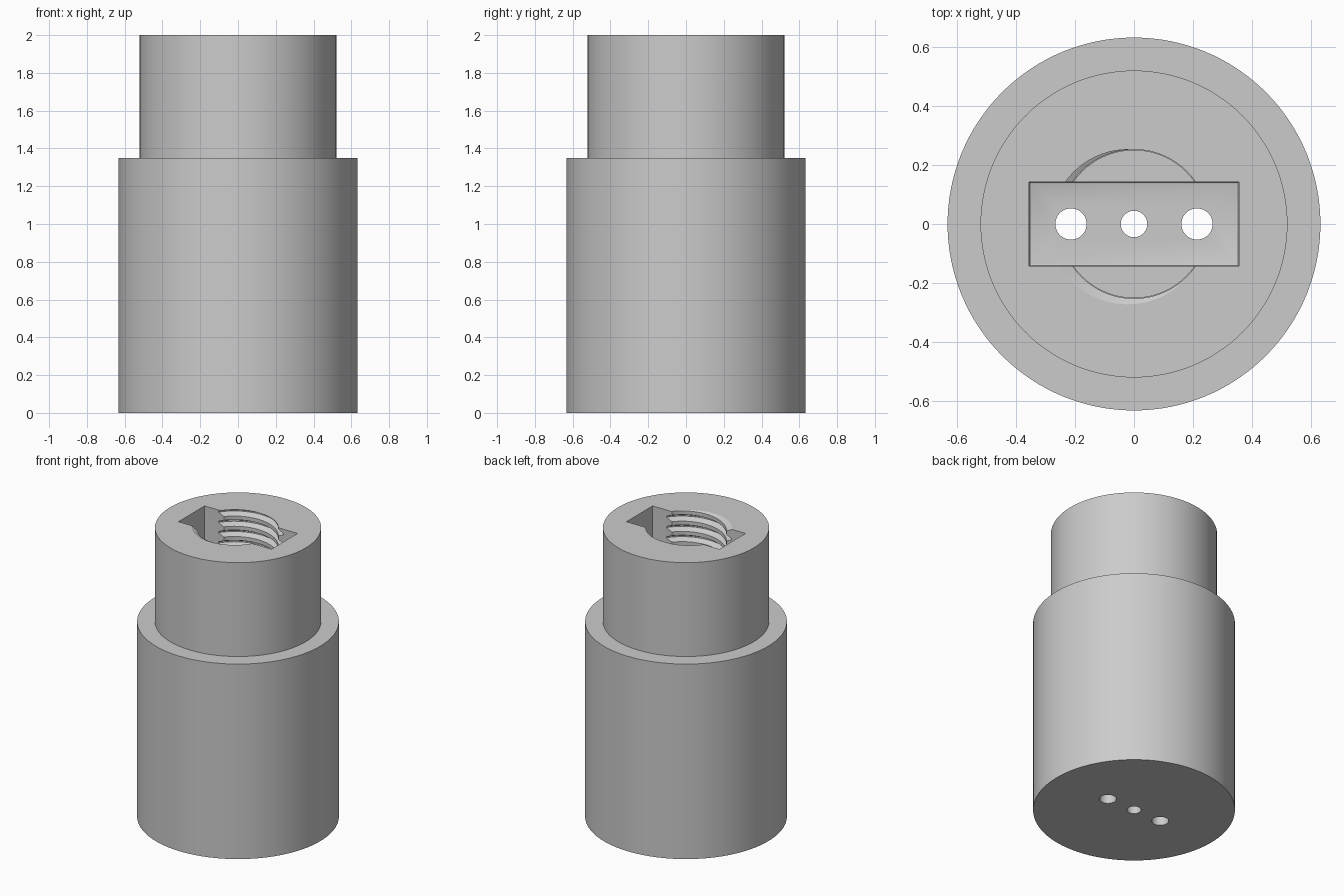
import bpy, bmesh, math

if "Cube" in bpy.data.objects:
    bpy.data.objects.remove(bpy.data.objects["Cube"])

PITCH, MINOR, MAJOR = 0.071, 0.253, 0.288
SLOT_FLOOR, THREAD_FLOOR = 0.25, 1.34

grey = bpy.data.materials.new("plain grey")
grey.diffuse_color = (0.6, 0.6, 0.6, 1)
grey.use_nodes = True
grey.node_tree.nodes["Principled BSDF"].inputs["Base Color"].default_value = grey.diffuse_color


def make_object(name, bm):
    bmesh.ops.recalc_face_normals(bm, faces=bm.faces[:])
    mesh = bpy.data.meshes.new(name)
    bm.to_mesh(mesh)
    bm.free()
    mesh.materials.append(grey)
    ob = bpy.data.objects.new(name, mesh)
    bpy.context.collection.objects.link(ob)
    return ob


def stack(name, rings, segments, x=0):
    """Closed turned solid from (radius, height) rings."""
    bm = bmesh.new()
    loops = []
    for r, z in rings:
        loops.append([bm.verts.new((x + r * math.cos(a), r * math.sin(a), z))
                      for a in (math.tau * i / segments for i in range(segments))])
    for lo, hi in zip(loops, loops[1:]):
        for i in range(segments):
            j = (i + 1) % segments
            bm.faces.new((lo[i], lo[j], hi[j], hi[i]))
    bm.faces.new(loops[0][::-1])
    bm.faces.new(loops[-1])
    return make_object(name, bm)


def thread_tap(name, turns=12, segments=72):
    """Closed helical solid that cuts an internal screw thread."""
    profile = [(0, MINOR), (0.37, MINOR), (0.63, MAJOR), (0.74, MAJOR)]
    base = 2 - PITCH * 9.26
    bm = bmesh.new()
    last = turns * segments
    grid = []
    for t in range(last + 1):
        a = math.tau * t / segments
        grid.append([bm.verts.new((r * math.cos(a), r * math.sin(a),
                                   base + PITCH * (t / segments + f))) for f, r in profile])
    for t in range(last):
        for p in range(4):
            if p < 3:
                bm.faces.new((grid[t][p], grid[t + 1][p], grid[t + 1][p + 1], grid[t][p + 1]))
            elif t + 1 + segments <= last:
                bm.faces.new((grid[t][3], grid[t + 1][3],
                              grid[t + 1 + segments][0], grid[t + segments][0]))
    # close both spiral ends with fans
    mid = base + PITCH * turns / 2
    rim = [e for e in bm.edges if e.is_boundary]
    for low in (True, False):
        edges = [e for e in rim if (e.verts[0].co.z < mid) == low]
        z = base + PITCH / 2 if low else base + PITCH * (turns + 0.5)
        centre = bm.verts.new((0, 0, z))
        for e in edges:
            bm.faces.new((e.verts[0], e.verts[1], centre))
    return make_object(name, bm)


def slot_cutter(name):
    """Rectangular pocket with slightly eased floor edges."""
    bm = bmesh.new()
    layers = []
    for inset, z in ((0.008, SLOT_FLOOR), (0.0025, SLOT_FLOOR + 0.0025),
                     (0, SLOT_FLOOR + 0.008), (0, 2.2)):
        x, y = 0.356 - inset, 0.143 - inset
        layers.append([bm.verts.new((sx * x, sy * y, z))
                       for sx, sy in ((-1, -1), (1, -1), (1, 1), (-1, 1))])
    for lo, hi in zip(layers, layers[1:]):
        for i in range(4):
            j = (i + 1) % 4
            bm.faces.new((lo[i], lo[j], hi[j], hi[i]))
    bm.faces.new(layers[0])
    bm.faces.new(layers[-1])
    return make_object(name, bm)


# stepped body
body = stack("stepped_body", [(0.633, 0), (0.633, 1.35), (0.521, 1.35), (0.521, 2)], 128)

# threaded bore, slot and the three through holes
cutters = [
    thread_tap("thread_cutter"),
    stack("bore_cutter", [(0.25, THREAD_FLOOR - 0.04), (0.25, THREAD_FLOOR + 0.1)], 72),
    slot_cutter("slot_cutter"),
]
for x, r in ((-0.214, 0.053), (0, 0.045), (0.214, 0.053)):
    cutters.append(stack("hole_cutter", [(r, -0.1), (r, SLOT_FLOOR + 0.1)], 48, x))

bpy.context.view_layer.objects.active = body
body.select_set(True)
for cutter in cutters:
    mod = body.modifiers.new(cutter.name, 'BOOLEAN')
    mod.operation = 'DIFFERENCE'
    mod.solver = 'EXACT'
    mod.object = cutter
    bpy.ops.object.modifier_apply(modifier=mod.name)
for cutter in cutters:
    bpy.data.objects.remove(cutter, do_unlink=True)

bpy.ops.object.shade_smooth_by_angle(angle=math.radians(25))
